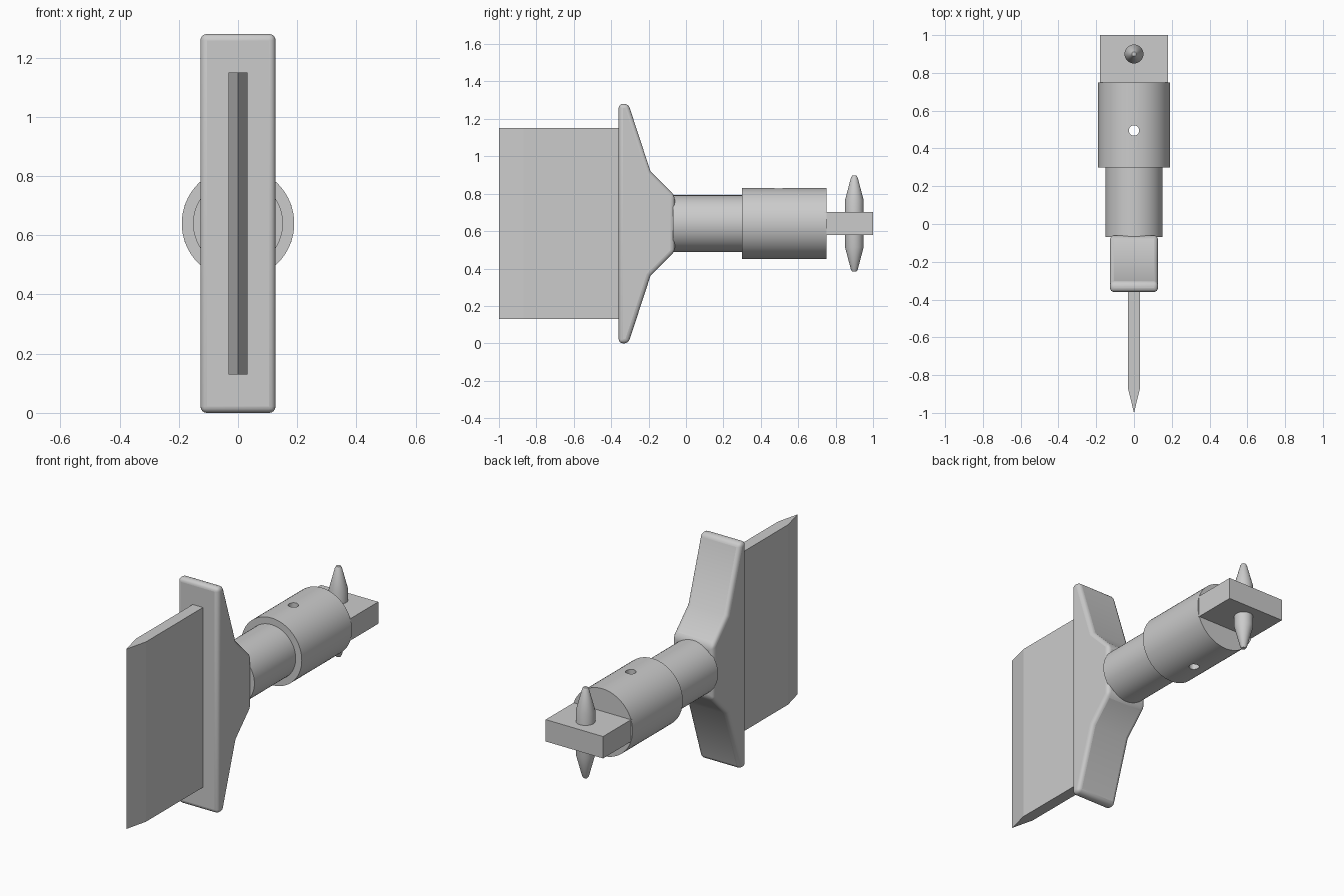
import bpy, bmesh, math
from mathutils import Matrix, Vector

cube = bpy.data.objects.get("Cube")
if cube:
    bpy.data.objects.remove(cube, do_unlink=True)

GREY = 0.6
MID = 0.64   # height of the long axis

metal = bpy.data.materials.new("plain grey")
metal.use_nodes = True
metal.diffuse_color = (GREY, GREY, GREY, 1)
metal.node_tree.nodes["Principled BSDF"].inputs["Base Color"].default_value = (GREY, GREY, GREY, 1)


def finish(name, bm):
    bmesh.ops.recalc_face_normals(bm, faces=bm.faces)
    mesh = bpy.data.meshes.new(name)
    bm.to_mesh(mesh)
    bm.free()
    mesh.materials.append(metal)
    obj = bpy.data.objects.new(name, mesh)
    bpy.context.collection.objects.link(obj)
    return obj


def smooth(obj):
    bpy.ops.object.select_all(action='DESELECT')
    obj.select_set(True)
    bpy.context.view_layer.objects.active = obj
    bpy.ops.object.shade_smooth_by_angle(angle=math.radians(30))


def prism(name, outline, move):
    """Extrude a closed outline along a vector."""
    bm = bmesh.new()
    face = bm.faces.new([bm.verts.new(p) for p in outline])
    top = bmesh.ops.extrude_face_region(bm, geom=[face])["geom"]
    bmesh.ops.translate(bm, vec=move, verts=[v for v in top if isinstance(v, bmesh.types.BMVert)])
    return finish(name, bm)


def rod(name, radius, length, centre, along_y=False):
    bm = bmesh.new()
    turn = Matrix.Rotation(math.pi / 2, 4, 'X') if along_y else Matrix()
    bmesh.ops.create_cone(bm, cap_ends=True, segments=64, radius1=radius, radius2=radius,
                          depth=length, matrix=Matrix.Translation(centre) @ turn)
    return finish(name, bm)


# Blade with a tapered cutting edge
prism("blade", [(-0.032, -0.34, 0.13), (-0.032, -0.87, 0.13), (0, -1, 0.13),
                (0.032, -0.87, 0.13), (0.032, -0.34, 0.13)], Vector((0, 0, 1.02)))

# Guard: mirrored side profile with rounded edges
half = [(-0.36, 0.64), (-0.308, 0.64), (-0.19, 0.28), (-0.06, 0.15)]
outline = [(y, z) for y, z in half] + [(y, -z) for y, z in reversed(half)]
guard = prism("guard", [(-0.127, y, MID + z) for y, z in outline], Vector((0.254, 0, 0)))
bevel = guard.modifiers.new("rounded edges", 'BEVEL')
bevel.width = 0.022
bevel.segments = 4
bevel.limit_method = 'ANGLE'
bevel.angle_limit = math.radians(30)
smooth(guard)

# Handle and collar
smooth(rod("handle", 0.152, 0.38, (0, 0.12, MID), True))
collar = rod("collar", 0.19, 0.45, (0, 0.525, MID), True)

# Pin hole drilled through the collar
drill = rod("drill_cutter", 0.027, 1, (0, 0.495, MID))
cut = collar.modifiers.new("pin hole", 'BOOLEAN')
cut.operation = 'DIFFERENCE'
cut.solver = 'EXACT'
cut.object = drill
drill.hide_render = True
drill.hide_set(True)
smooth(collar)

# Flat tang at the back
prism("tang", [(-0.18, 0.74, 0.578), (0.18, 0.74, 0.578), (0.18, 1, 0.578), (-0.18, 1, 0.578)],
      Vector((0, 0, 0.124)))

# Upright spike, pointed at both ends
bm = bmesh.new()
tip = [(0, 0.256), (0.012, 0.256), (0.018, 0.246), (0.05, 0.125)]
profile = tip + [(r, -z) for r, z in reversed(tip)]
verts = [bm.verts.new((r, 0.9, MID + z)) for r, z in profile]
edges = [bm.edges.new(pair) for pair in zip(verts, verts[1:])]
bmesh.ops.spin(bm, geom=verts + edges, cent=(0, 0.9, 0), axis=(0, 0, 1),
               angle=2 * math.pi, steps=32)
bmesh.ops.remove_doubles(bm, verts=bm.verts, dist=0.0001)
smooth(finish("spike", bm))
